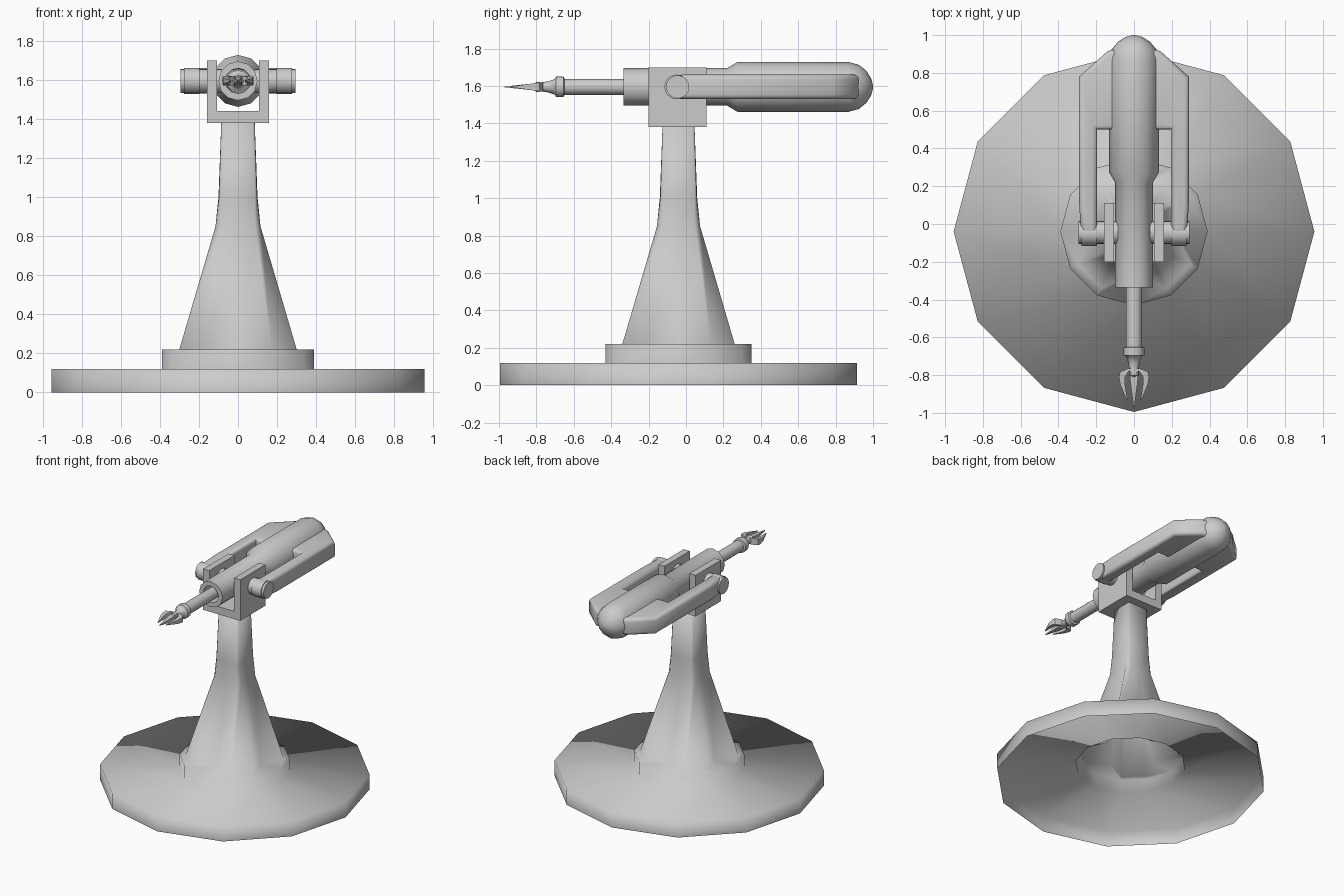
import bpy, bmesh, math
from mathutils import Vector

if "Cube" in bpy.data.objects:
    bpy.data.objects.remove(bpy.data.objects["Cube"], do_unlink=True)

CY, CZ = -0.04, 1.595        # column axis (y) and gun axis (z)

grey = bpy.data.materials.new("plain_grey")
grey.use_nodes = True
grey.diffuse_color = (0.6, 0.6, 0.6, 1)
grey.node_tree.nodes["Principled BSDF"].inputs["Base Color"].default_value = (0.6, 0.6, 0.6, 1)


def finish(name, bm, angle=None):
    """Turn a bmesh into a shaded, coloured object."""
    bmesh.ops.recalc_face_normals(bm, faces=bm.faces)
    me = bpy.data.meshes.new(name)
    bm.to_mesh(me)
    bm.free()
    me.materials.append(grey)
    ob = bpy.data.objects.new(name, me)
    bpy.context.collection.objects.link(ob)
    bpy.ops.object.select_all(action='DESELECT')
    ob.select_set(True)
    bpy.context.view_layer.objects.active = ob
    if angle is None:
        bpy.ops.object.shade_smooth()
    else:
        bpy.ops.object.shade_smooth_by_angle(angle=math.radians(angle))
    return ob


def loft(name, rings, cap_start=True, cap_end=True, angle=None):
    """Skin equal-length rings of points."""
    bm = bmesh.new()
    vs = [[bm.verts.new(p) for p in r] for r in rings]
    n = len(vs[0])
    for a, b in zip(vs, vs[1:]):
        for i in range(n):
            j = (i + 1) % n
            bm.faces.new((a[i], a[j], b[j], b[i]))
    if cap_start:
        bm.faces.new(vs[0])
    if cap_end:
        bm.faces.new(vs[-1])
    return finish(name, bm, angle)


def lathe_y(name, profile, sides=12, angle=50):
    """Revolve (y, radius) pairs about the gun axis."""
    rings = [[(r * math.sin(2 * math.pi * i / sides), y, CZ + r * math.cos(2 * math.pi * i / sides))
              for i in range(sides)] for y, r in profile]
    return loft(name, rings, angle=angle)


def cylinder_x(name, x0, x1, y, r, sides=16):
    """Cylinder lying along x."""
    rings = [[(x, y + r * math.cos(2 * math.pi * i / sides), CZ + r * math.sin(2 * math.pi * i / sides))
              for i in range(sides)] for x in (x0, x1)]
    return loft(name, rings, angle=50)


def prism(name, pts, axis, lo, hi, bevel=0.0, angle=None):
    """Extrude a 2D outline along y or z."""
    bm = bmesh.new()
    place = (lambda p, t: (p[0], t, p[1])) if axis == 'Y' else (lambda p, t: (p[0], p[1], t))
    f = bm.faces.new([bm.verts.new(place(p, lo)) for p in pts])
    top = bmesh.ops.extrude_face_region(bm, geom=[f])
    d = (0, hi - lo, 0) if axis == 'Y' else (0, 0, hi - lo)
    bmesh.ops.translate(bm, vec=d, verts=[v for v in top['geom'] if isinstance(v, bmesh.types.BMVert)])
    if bevel:
        caps = [e for e in bm.edges if abs((e.verts[0].co - e.verts[1].co).z) < 1e-4]
        bmesh.ops.bevel(bm, geom=caps, offset=bevel, segments=3, profile=0.5, affect='EDGES')
    return finish(name, bm, angle)


def mirrored(pts):
    """Close a right-half outline with its mirror image."""
    return pts + [(-x, y) for x, y in reversed(pts) if x > 1e-6]


# Stepped twelve-sided foot and finned column, open underneath
def circle_ring(r, z):
    return [(r * math.cos(math.pi * i / 6), CY + r * math.sin(math.pi * i / 6), z) for i in range(12)]


def fin_ring(z, dist, half, recess):
    """Four diagonal fins with a valley on each axis direction."""
    ring = []
    for k in range(4):
        for a, x, y in ((0, recess, 0), (45, dist, -half), (45, dist, half)):
            t = math.radians(a + 90 * k)
            ring.append((x * math.cos(t) - y * math.sin(t),
                         CY + x * math.sin(t) + y * math.cos(t), z))
    return ring


loft("foot_and_column", [
    circle_ring(0.955, 0), circle_ring(0.955, 0.12),
    circle_ring(0.39, 0.12), circle_ring(0.39, 0.22),
    fin_ring(0.22, 0.335, 0.09, 0.22),
    fin_ring(0.85, 0.143, 0.020, 0.105),
    fin_ring(1.0, 0.130, 0.008, 0.10),
    fin_ring(1.40, 0.112, 0.008, 0.085)], cap_start=False, angle=100)

# U-shaped yoke
prism("yoke", mirrored([(0, 1.38), (0.16, 1.38), (0.16, 1.70), (0.107, 1.70),
                        (0.107, 1.44), (0, 1.44)]), 'Y', -0.2, 0.11, angle=40)

# Gun body with hollow muzzle and domed tail
lathe_y("gun_body", [
    (-0.22, 0.06), (-0.335, 0.065), (-0.335, 0.1), (0.22, 0.1), (0.275, 0.133),
    (0.87, 0.133), (0.925, 0.118), (0.965, 0.085), (0.99, 0.045), (1.0, 0.008)])

# Side arms joined to the body by a solid rear web
prism("side_arm_frame", mirrored([
    (0, 0.5), (0.195, 0.5), (0.195, -0.05), (0.28, -0.05), (0.29, 0.1),
    (0.29, 0.78), (0.14, 0.915), (0, 0.95)]),
    'Z', CZ - 0.065, CZ + 0.065, bevel=0.025, angle=50)

# Pivots and rounded arm ends
for side, s in (("left", 1), ("right", -1)):
    cylinder_x(side + "_pivot", s * 0.085, s * 0.295, -0.045, 0.062)
    cylinder_x(side + "_arm_end", s * 0.197, s * 0.277, -0.05, 0.066)

# Sliding rod, collar and tapered neck
lathe_y("rod", [(-0.2, 0.043), (-0.66, 0.043)])
lathe_y("collar_and_neck", [
    (-0.65, 0.045), (-0.655, 0.055), (-0.695, 0.055), (-0.70, 0.042),
    (-0.735, 0.030), (-0.775, 0.024), (-0.80, 0.028), (-0.82, 0.008)])


# Claw prongs: tapered bars along (x, y, half width, half height) stations
def prong(name, stations):
    loft(name, [[(x - w, y, CZ - h), (x + w, y, CZ - h), (x + w, y, CZ + h), (x - w, y, CZ + h)]
                for x, y, w, h in stations], angle=40)


prong("middle_prong", [(0, -0.77, 0.02, 0.022), (0, -0.83, 0.02, 0.017),
                       (0, -0.97, 0.002, 0.002)])
for side, s in (("left", 1), ("right", -1)):
    prong(side + "_prong", [(s * 0.015, -0.765, 0.015, 0.024), (s * 0.052, -0.782, 0.022, 0.024),
                            (s * 0.064, -0.81, 0.016, 0.020), (s * 0.060, -0.85, 0.013, 0.014),
                            (s * 0.036, -0.935, 0.002, 0.002)])
